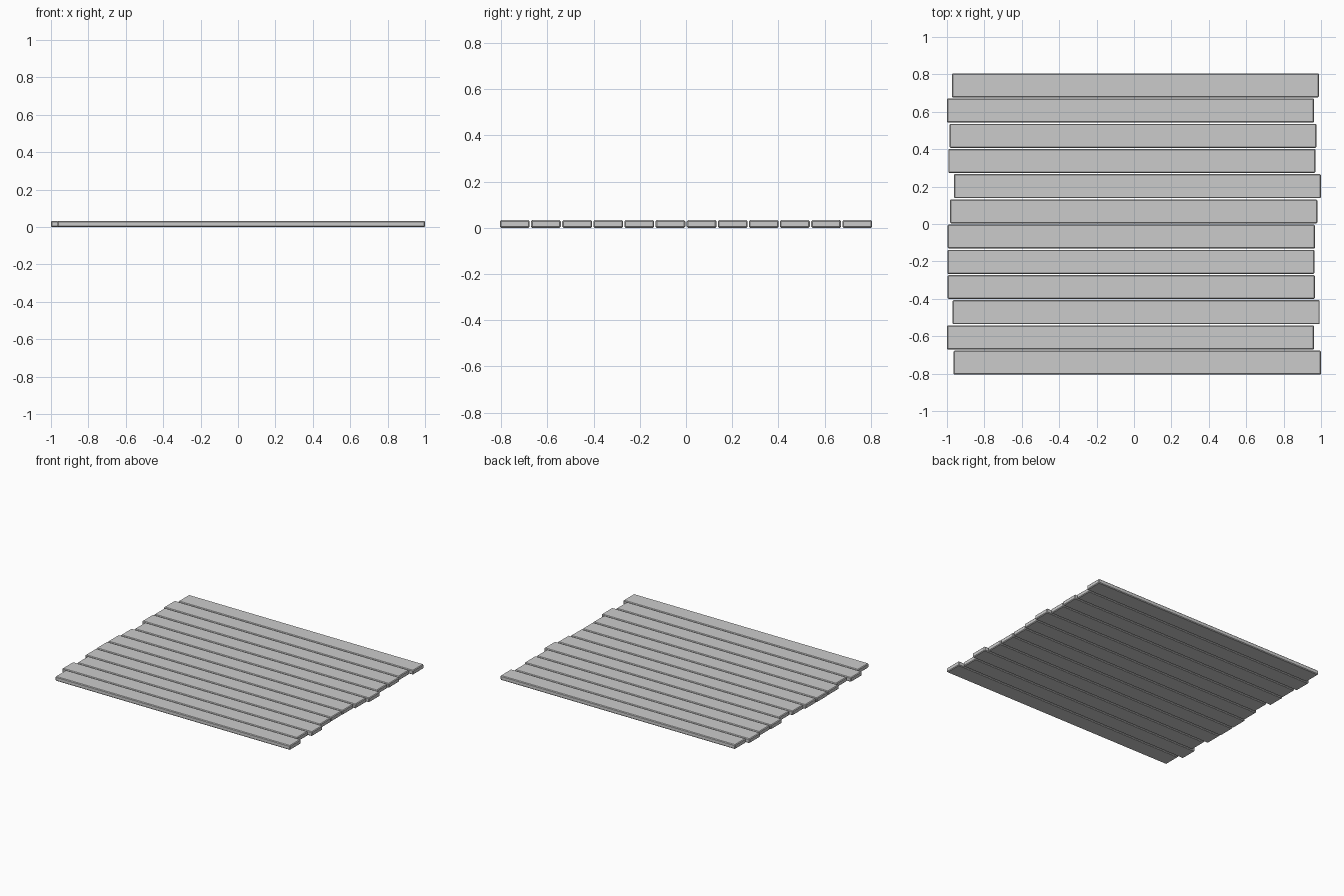
import bpy, bmesh
from mathutils import Matrix

if "Cube" in bpy.data.objects:
    bpy.data.objects.remove(bpy.data.objects["Cube"])

COUNT, LENGTH, WIDTH, THICK = 12, 1.963, 0.1285, 0.033
PITCH = (1.611 - WIDTH) / (COUNT - 1)
# left end of each plank, front to back
LEFT = [-0.964, -1.0, -0.97, -0.996, -0.998, -0.996,
        -0.983, -0.963, -0.993, -0.987, -1.0, -0.974]


def plank(index, left):
    bm = bmesh.new()
    bmesh.ops.create_cube(bm, size=1, matrix=Matrix.Diagonal((LENGTH, WIDTH, THICK, 1)))
    # small chamfer on every edge
    bmesh.ops.bevel(bm, geom=bm.edges[:], offset=0.005, segments=1,
                    profile=0.5, affect='EDGES')
    mesh = bpy.data.meshes.new("plank")
    bm.to_mesh(mesh)
    bm.free()
    obj = bpy.data.objects.new(f"plank_{index + 1:02d}", mesh)
    obj.location = (left + LENGTH / 2, (index - (COUNT - 1) / 2) * PITCH, THICK / 2)
    bpy.context.collection.objects.link(obj)


# row of staggered floor planks
for i, x in enumerate(LEFT):
    plank(i, x)
